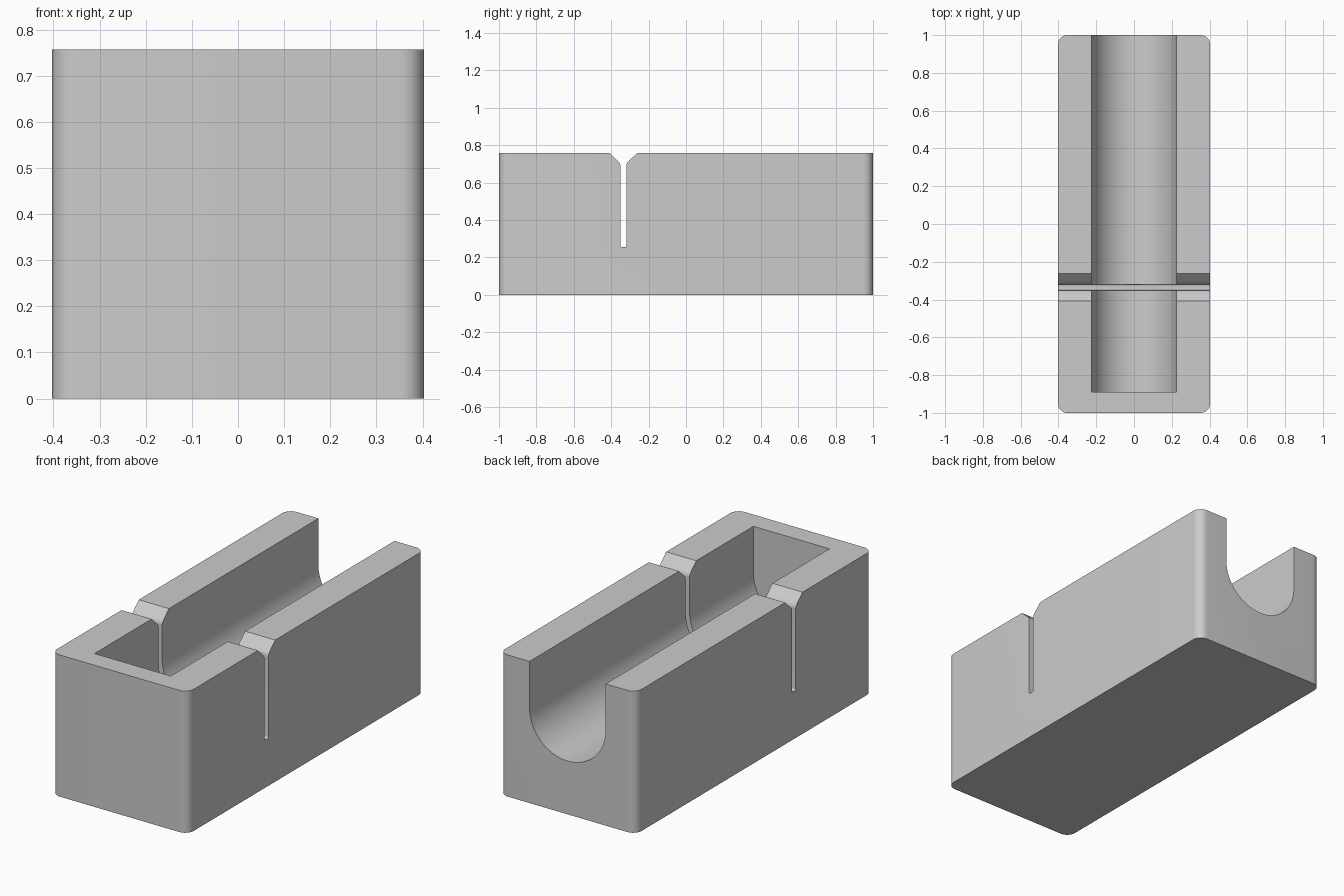
import bpy, bmesh, math
from mathutils import Vector

cube = bpy.data.objects.get("Cube")
if cube:
    bpy.data.objects.remove(cube, do_unlink=True)

W, L, H = 0.403, 1.0, 0.757      # half width, half length, height

grey = bpy.data.materials.new("plain grey")
grey.use_nodes = True
grey.diffuse_color = (0.6, 0.6, 0.6, 1)
grey.node_tree.nodes["Principled BSDF"].inputs["Base Color"].default_value = (0.6, 0.6, 0.6, 1)


def arc(cx, cy, r, start, end, steps=10):
    """Points along an arc, angles in degrees."""
    return [(cx + r * math.cos(math.radians(start + (end - start) * i / steps)),
             cy + r * math.sin(math.radians(start + (end - start) * i / steps)))
            for i in range(steps + 1)]


def prism(name, profile, place, sweep):
    """Extrude a 2D profile, placed in space by a function, along a vector."""
    bm = bmesh.new()
    face = bm.faces.new([bm.verts.new(place(a, b)) for a, b in profile])
    new = bmesh.ops.extrude_face_region(bm, geom=[face])["geom"]
    bmesh.ops.translate(bm, vec=Vector(sweep),
                        verts=[v for v in new if isinstance(v, bmesh.types.BMVert)])
    bmesh.ops.recalc_face_normals(bm, faces=bm.faces)
    mesh = bpy.data.meshes.new(name)
    bm.to_mesh(mesh)
    bm.free()
    mesh.materials.append(grey)
    obj = bpy.data.objects.new(name, mesh)
    bpy.context.collection.objects.link(obj)
    return obj


# Block with rounded vertical corners
R = 0.05
outline = (arc(W - R, L - R, R, 0, 90) + arc(R - W, L - R, R, 90, 180)
           + arc(R - W, R - L, R, 180, 270) + arc(W - R, R - L, R, 270, 360))
block = prism("block", outline, lambda x, y: (x, y, 0), (0, 0, H))

# U-shaped channel, open at the back and closed at the front
r = 0.225
channel = prism("channel_cutter",
                [(r, H + 0.1)] + [(-r, H + 0.1)] + arc(0, 0.285 + r, r, 180, 360, 48),
                lambda x, z: (x, -0.89, z), (0, 2.1, 0))

# Saw slot across the block, with a flared mouth eased into the slot
mid, half, mouth, low = -0.335, 0.016, 0.073, 0.255
ease = 0.035
side = arc(half - 0.008, low + 0.008, 0.008, 270, 360, 5)
side += arc(half + ease, 0.688, ease, 180, 135, 6)
side += [(mouth, H), (mouth, H + 0.1)]
slot_profile = [(mid + a, z) for a, z in side]
slot_profile += [(mid - a, z) for a, z in reversed(side)]
slot = prism("slot_cutter", slot_profile, lambda y, z: (-0.6, y, z), (1.2, 0, 0))

# Cut both out of the block
bpy.context.view_layer.objects.active = block
for cutter in (channel, slot):
    mod = block.modifiers.new(cutter.name, 'BOOLEAN')
    mod.operation = 'DIFFERENCE'
    mod.solver = 'EXACT'
    mod.object = cutter
    bpy.ops.object.modifier_apply(modifier=mod.name)
    bpy.data.objects.remove(cutter, do_unlink=True)

# Smooth the rounded surfaces, keep the edges crisp
bpy.ops.object.select_all(action='DESELECT')
block.select_set(True)
bpy.ops.object.shade_smooth_by_angle(angle=math.radians(30))
